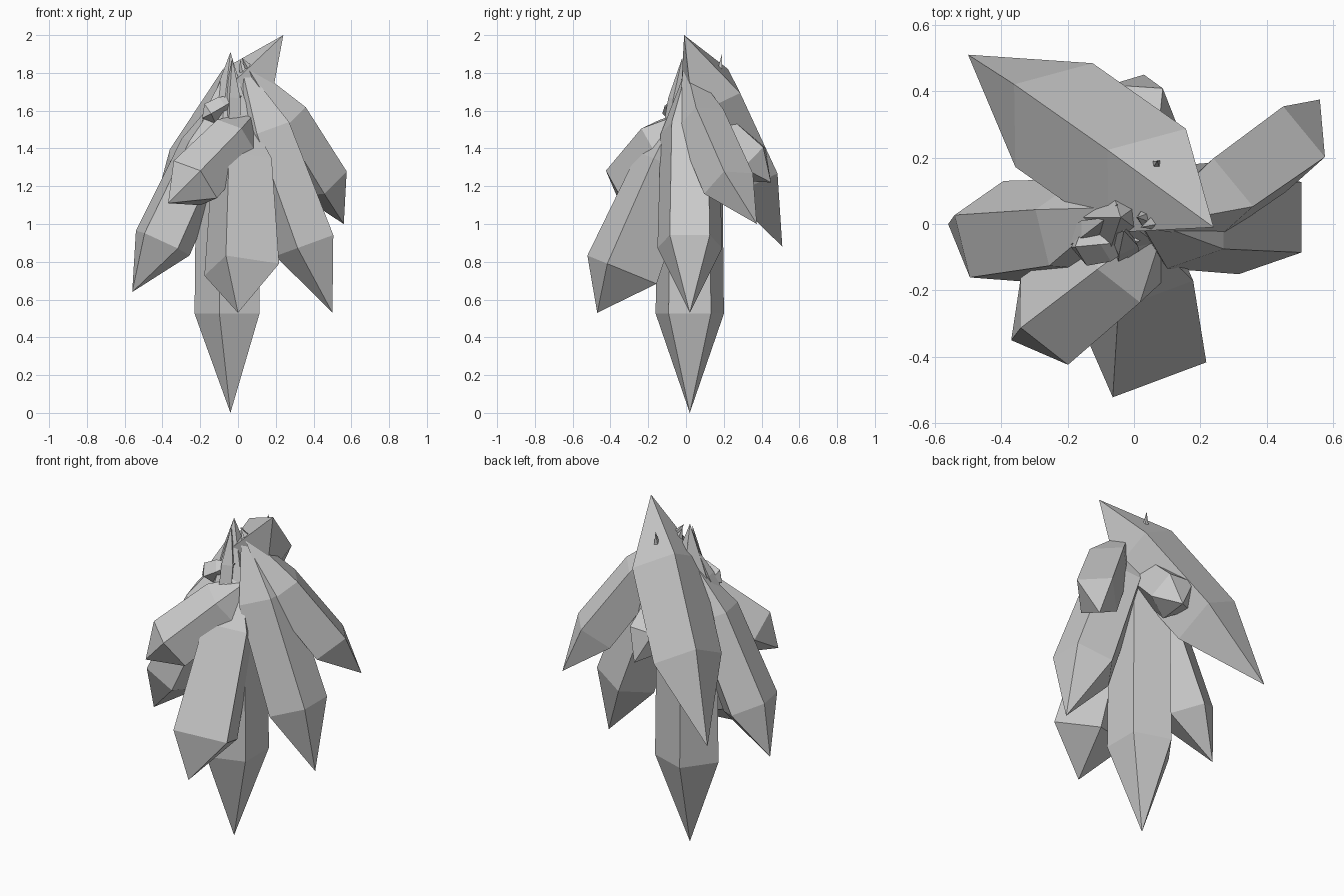
import bpy, bmesh, math
from mathutils import Vector

if "Cube" in bpy.data.objects:
    bpy.data.objects.remove(bpy.data.objects["Cube"])


def crystal(name, root, tip, radius, sides, phase, t1=0.25, t2=0.73,
            taper=0.9, shift=(0, 0)):
    """Faceted prism along root-tip with pyramid ends; shift offsets the body."""
    a, b = Vector(root), Vector(tip)
    d = (b - a).normalized()
    up = Vector((0, 0, 1))
    u = up - d * d.dot(up)
    u = u.normalized() if u.length > 0.01 else Vector((1, 0, 0))
    v = d.cross(u)
    bm = bmesh.new()
    top, end = bm.verts.new(a), bm.verts.new(b)
    rings = []
    for t, r in ((t1, radius * taper), (t2, radius)):
        c = a.lerp(b, t) + shift[0] * u + shift[1] * v
        ring = []
        for i in range(sides):
            ang = math.radians(phase) + 2 * math.pi * i / sides
            ring.append(bm.verts.new(c + r * (math.cos(ang) * u + math.sin(ang) * v)))
        rings.append(ring)
    for i in range(sides):
        j = (i + 1) % sides
        bm.faces.new((top, rings[0][i], rings[0][j]))
        bm.faces.new((rings[0][i], rings[1][i], rings[1][j], rings[0][j]))
        bm.faces.new((end, rings[1][j], rings[1][i]))
    bmesh.ops.recalc_face_normals(bm, faces=bm.faces)
    mesh = bpy.data.meshes.new(name)
    bm.to_mesh(mesh)
    bm.free()
    bpy.context.collection.objects.link(bpy.data.objects.new(name, mesh))


# Large hanging crystals
crystal("centre_crystal", (-0.04, 0.02, 1.91), (-0.04, 0.02, 0.0), 0.19, 5, 180, 0.25, 0.725, 0.95)
crystal("right_crystal", (0.01, 0.02, 1.87), (0.50, 0.02, 0.53), 0.18, 5, 36, 0.28)
crystal("front_crystal", (0.0, 0.0, 1.68), (0.0, -0.47, 0.53), 0.215, 4, 23, 0.3, 0.79,
        0.8, (-0.035, -0.02))
crystal("left_crystal", (-0.05, 0.05, 1.74), (-0.56, 0.0, 0.64), 0.165, 5, -45, 0.3, 0.75,
        0.9, (-0.03, -0.05))
crystal("back_left_crystal", (0.24, -0.01, 2.0), (-0.50, 0.51, 0.88), 0.195, 4, 2, 0.27, 0.65, 1.0)
crystal("back_right_crystal", (0.02, -0.01, 1.88), (0.56, 0.375, 1.0), 0.14, 4, 40, 0.36, 0.75,
        0.95, (-0.01, 0.06))

# Shorter stubby crystals
crystal("front_left_crystal", (0.1, 0.02, 1.6), (-0.37, -0.35, 1.11), 0.16, 5, 15, 0.3, 0.77,
        0.9, (-0.01, -0.03))
crystal("back_crystal", (0.0, 0.0, 1.65), (0.03, 0.45, 1.22), 0.135, 5, 36, 0.25, 0.75,
        0.9, (0, -0.02))

# Small shards around the top
shards = [
    ((0.02, -0.05, 1.68), (-0.19, -0.07, 1.56), 0.06),
    ((-0.03, -0.02, 1.88), (-0.03, -0.09, 1.40), 0.05),
    ((-0.05, 0.06, 1.82), (-0.10, -0.03, 1.45), 0.04),
    ((0.03, 0.02, 1.84), (0.05, -0.03, 1.40), 0.04),
    ((-0.08, 0.02, 1.78), (-0.20, -0.06, 1.42), 0.04),
    ((-0.15, 0.11, 1.62), (-0.18, 0.05, 1.35), 0.04),
    ((0.07, 0.19, 1.90), (0.06, 0.15, 1.60), 0.03),
]
for i, (root, tip, r) in enumerate(shards):
    crystal(f"small_shard_{i + 1}", root, tip, r, 4, 20 * i, 0.45, 0.8)
